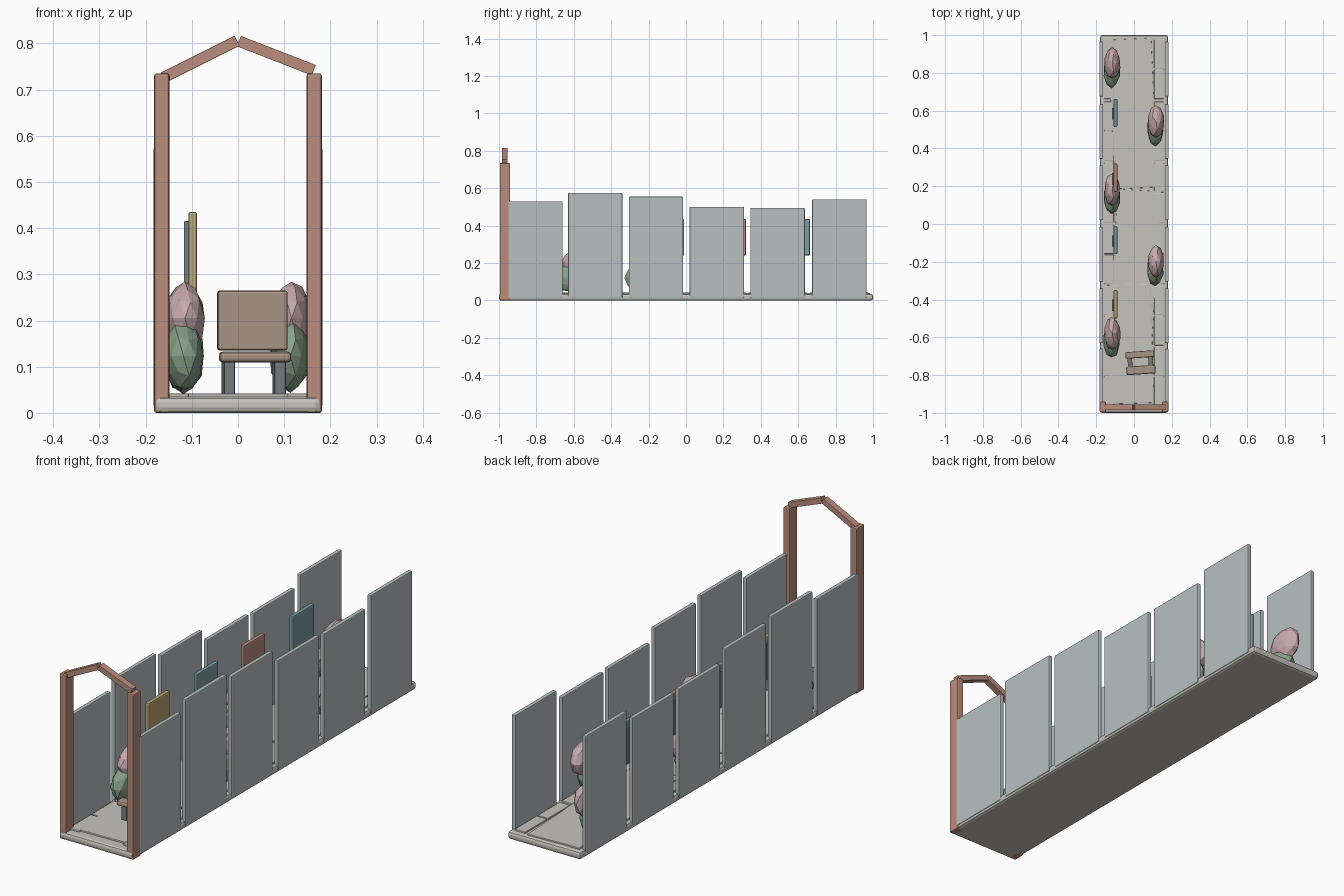
import bpy, math, random
from mathutils import Vector

if "Cube" in bpy.data.objects:
    bpy.data.objects.remove(bpy.data.objects["Cube"])

random.seed(4)
mats = {}
COL = {
    "terracotta": (0.50, 0.27, 0.20, 1), "panel": (0.48, 0.53, 0.53, 1),
    "stone": (0.56, 0.55, 0.51, 1), "green": (0.25, 0.36, 0.25, 1),
    "pink": (0.58, 0.40, 0.42, 1), "wood": (0.40, 0.30, 0.23, 1),
    "teal": (0.20, 0.34, 0.37, 1), "yellow": (0.50, 0.38, 0.18, 1),
    "dark": (0.18, 0.20, 0.21, 1),
}


def paint(ob, color):
    if color not in mats:
        mats[color] = bpy.data.materials.new(color)
        mats[color].diffuse_color = COL[color]
    ob.data.materials.append(mats[color])


def box(name, loc, size, color, bevel=0.004, rot=(0, 0, 0)):
    bpy.ops.mesh.primitive_cube_add(size=1, location=loc, rotation=rot)
    ob = bpy.context.object
    ob.name = name
    ob.scale = size
    bpy.ops.object.transform_apply(location=False, rotation=False, scale=True)
    if bevel:
        m = ob.modifiers.new("soft_edges", "BEVEL")
        m.width = bevel
        m.segments = 2
    paint(ob, color)
    return ob


def foliage(name, loc, size, sub, color, jitter):
    bpy.ops.mesh.primitive_ico_sphere_add(subdivisions=sub, radius=1, location=loc)
    ob = bpy.context.object
    ob.name = name
    for v in ob.data.vertices:
        v.co *= 1 + random.uniform(-jitter, jitter)
        v.co = Vector(a * b for a, b in zip(v.co, size))
    paint(ob, color)


# Ground slab
box("ground_slab", (0, 0, 0.0175), (0.36, 2.0, 0.035), "stone", 0.012)

# Zigzag path slabs
for i, (x, y, length, tilt) in enumerate([(-0.005, 0.585, 0.79, 2.8),
                                          (0.005, -0.21, 0.78, -3.5),
                                          (-0.018, -0.635, 0.63, 2.0)]):
    box(f"path_slab_{i + 1}", (x, y, 0.035), (0.23, length, 0.012 + 0.001 * i),
        "stone", 0.002, (0, 0, math.radians(tilt)))

# Wall panels and curb stones on both sides
panels = [(-0.805, 0.53), (-0.485, 0.575), (-0.16, 0.555),
          (0.165, 0.50), (0.49, 0.495), (0.82, 0.54)]
for side, s in (("left", -1), ("right", 1)):
    for i, (y, top) in enumerate(panels):
        box(f"{side}_wall_panel_{i + 1}", (s * 0.173, y, (top + 0.012) / 2),
            (0.019, 0.29, top - 0.012), "panel")
        for k in (-1, 1):
            box(f"{side}_curb_{i + 1}", (s * 0.133, y + k * 0.08, 0.035),
                (0.052, 0.155, 0.014), "stone", 0.003)

# Entrance arch
for side, s in (("left", -1), ("right", 1)):
    box(f"{side}_arch_post", (s * 0.165, -0.968, 0.3675), (0.033, 0.055, 0.735),
        "terracotta", 0.005)
for name, a, b in (("left_arch_beam", (-0.162, 0.726), (-0.002, 0.806)),
                   ("right_arch_beam", (0.002, 0.805), (0.164, 0.742))):
    dx, dz = b[0] - a[0], b[1] - a[1]
    box(name, ((a[0] + b[0]) / 2, -0.97, (a[1] + b[1]) / 2),
        (math.hypot(dx, dz), 0.03, 0.024), "terracotta", 0.001,
        (0, -math.atan2(dz, dx), 0))

# Hanging signs with brackets
for i, (y, color) in enumerate([(0.588, "teal"), (0.245, "terracotta"),
                                (-0.085, "teal"), (-0.425, "yellow")]):
    box(f"sign_{i + 1}", (-0.098, y, 0.338), (0.019, 0.15, 0.195), color, 0.005)
    box(f"sign_bracket_{i + 1}", (-0.11, y - 0.005, 0.335), (0.014, 0.06, 0.16), "dark", 0.002)

# Flowering bushes
for i, (x, y) in enumerate([(-0.118, 0.83), (0.113, 0.52), (-0.118, 0.16),
                            (0.113, -0.22), (-0.118, -0.60)]):
    foliage(f"bush_leaves_{i + 1}", (x, y - 0.02, 0.123), (0.044, 0.088, 0.078), 2, "green", 0.06)
    foliage(f"bush_blossom_{i + 1}", (x + 0.003, y + 0.022, 0.205), (0.043, 0.085, 0.075), 2, "pink", 0.06)

# Bench, turned slightly
turn = math.radians(4)


def bench_part(name, dx, dy, z, size, color, bevel):
    x = 0.034 + dx * math.cos(turn) - dy * math.sin(turn)
    y = -0.733 + dx * math.sin(turn) + dy * math.cos(turn)
    box(name, (x, y, z), size, color, bevel, (0, 0, turn))


bench_part("bench_seat", 0, -0.04, 0.121, (0.155, 0.045, 0.023), "wood", 0.008)
bench_part("bench_back", 0, 0.042, 0.2, (0.152, 0.035, 0.13), "wood", 0.006)
for side, s in (("left", -1), ("right", 1)):
    bench_part(f"bench_{side}_leg", s * 0.055, 0, 0.083, (0.024, 0.08, 0.09), "dark", 0.003)

for m in bpy.data.materials:
    if m.users and not m.is_grease_pencil:
        m.use_nodes = True
        m.node_tree.nodes["Principled BSDF"].inputs["Base Color"].default_value = m.diffuse_color
